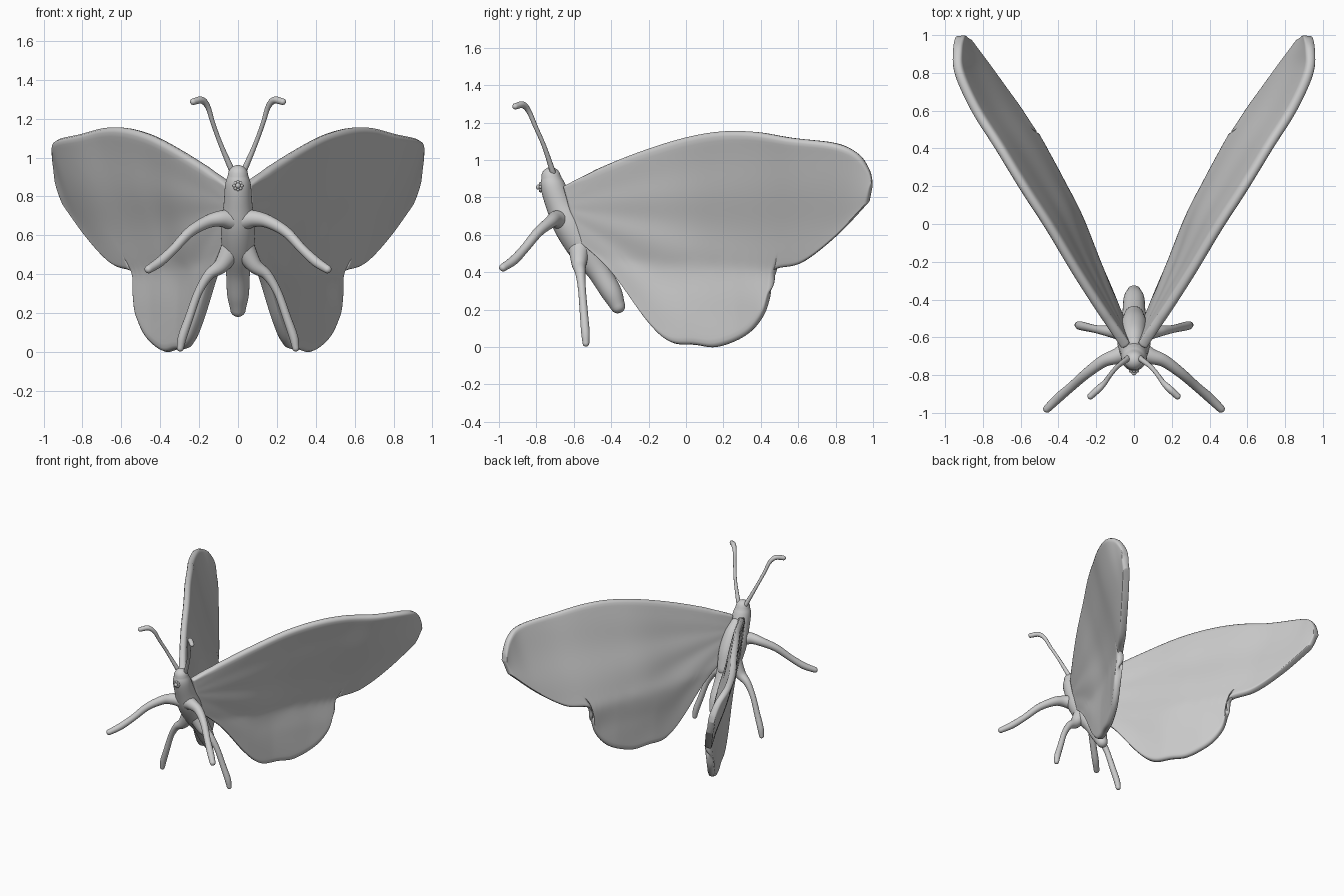
import bpy, bmesh, math
from mathutils import Vector

if "Cube" in bpy.data.objects:
    bpy.data.objects.remove(bpy.data.objects["Cube"])


def spline(points, steps):
    """Smooth Catmull-Rom samples through points of any dimension."""
    p = [Vector(q) for q in points]
    p = [2 * p[0] - p[1]] + p + [2 * p[-1] - p[-2]]
    out = []
    for i in range(1, len(p) - 2):
        a, b, c, d = p[i - 1:i + 3]
        for s in range(steps):
            t = s / steps
            out.append(0.5 * (2 * b + (c - a) * t + (2 * a - 5 * b + 4 * c - d) * t * t
                              + (3 * b - a - 3 * c + d) * t ** 3))
    return out + [p[-2]]


def finish(name, bm, mirror=False):
    bmesh.ops.recalc_face_normals(bm, faces=bm.faces)
    mesh = bpy.data.meshes.new(name)
    bm.to_mesh(mesh)
    bm.free()
    for f in mesh.polygons:
        f.use_smooth = True
    ob = bpy.data.objects.new(name, mesh)
    bpy.context.collection.objects.link(ob)
    if mirror:
        ob.modifiers.new("mirror", 'MIRROR')
    return ob


def tube(name, points, mirror=False, sides=20, steps=6):
    """Round limb through (x, y, z, radius) points with domed ends."""
    samples = spline(points, steps)
    path = [(Vector(s[:3]), s[3]) for s in samples]
    tan0 = (path[1][0] - path[0][0]).normalized()
    tan1 = (path[-1][0] - path[-2][0]).normalized()
    angles = [math.radians(a) for a in (20, 40, 60, 80)]
    c0, r0 = path[0]
    c1, r1 = path[-1]
    start = [(c0 - tan0 * r0 * math.sin(a), r0 * math.cos(a)) for a in reversed(angles)]
    end = [(c1 + tan1 * r1 * math.sin(a), r1 * math.cos(a)) for a in angles]
    path = start + path + end
    bm = bmesh.new()
    rings = []
    side = tan0.orthogonal().normalized()
    for i, (c, r) in enumerate(path):
        t = (path[min(i + 1, len(path) - 1)][0] - path[max(i - 1, 0)][0]).normalized()
        side = (side - t * side.dot(t)).normalized()
        up = t.cross(side)
        rings.append([bm.verts.new(c + r * (side * math.cos(k * math.tau / sides)
                                            + up * math.sin(k * math.tau / sides)))
                      for k in range(sides)])
    for a, b in zip(rings, rings[1:]):
        for k in range(sides):
            bm.faces.new((a[k], a[(k + 1) % sides], b[(k + 1) % sides], b[k]))
    bm.faces.new(rings[0])
    bm.faces.new(rings[-1])
    return finish(name, bm, mirror)


def at(samples, y):
    """Value at y on samples (y, a, b...) sorted by y."""
    if y <= samples[0][0]:
        return samples[0]
    for a, b in zip(samples, samples[1:]):
        if y <= b[0]:
            return a.lerp(b, (y - a[0]) / max(b[0] - a[0], 1e-6))
    return samples[-1]


# Wing outline in side view (y, z)
leading = [(-.65, .86), (-.58, .90), (-.52, .93), (-.45, .965), (-.25, 1.045), (-.02, 1.118),
           (.18, 1.154), (.37, 1.152), (.56, 1.12), (.80, 1.09), (.92, 1.035), (.98, .95),
           (.997, .88)]
trailing = [(-.58, .58), (-.38, .385), (-.20, .135), (-.08, .025), (.05, .01), (.17, -.001),
            (.32, .06), (.41, .165), (.445, .28), (.468, .408), (.62, .45), (.80, .59), (.98, .78)]
# Wing depth: high leading edge, inner fold and lower lobe, as (y, x, z)
outer = spline([(-.65, .04, .86), (-.45, .18, .965), (-.25, .31, 1.045), (-.02, .45, 1.118),
                (.18, .58, 1.15), (.40, .715, 1.15), (.60, .84, 1.11), (.80, .932, 1.09),
                (.92, .938, 1.03), (1, .93, .95)], 5)
inner = spline([(-.62, .03, .60), (-.42, .11, .48), (-.18, .215, .45), (.05, .30, .44),
                (.21, .38, .43), (.35, .455, .42), (.47, .525, .415), (.64, .64, .46),
                (.80, .758, .59), (1, .905, .79)], 5)
lobe = [Vector(p) for p in [(-.4, .115), (-.2, .205), (0, .29), (.13, .355), (.28, .43),
                            (.40, .50), (.46, .53)]]


def wing_x(y, z):
    _, xo, zo = at(outer, y)
    _, xi, zi = at(inner, y)
    if z < zi and y < .47:
        t = min(1, (zi - z) / .2)
        return xi + (at(lobe, y)[1] - xi) * t * t * (3 - 2 * t)
    return xi + (xo - xi) * max(-.1, min(1, (z - zi) / (zo - zi)))


# Wings: thin curved sheets with soft ribs
rows = 24
bm = bmesh.new()
columns = []
for i, (top, bottom) in enumerate(zip(spline(leading, 6), spline(trailing, 6))):
    column = []
    for j in range(rows + 1):
        v = j / rows
        y, z = top.lerp(bottom, v)
        fan = math.atan2(z - .75, y + .7)
        rib = .005 * math.sin(math.pi * v) * math.sin(fan * 14) * min(1, i / 20)
        column.append(bm.verts.new((wing_x(y, z) + rib, y, z)))
    columns.append(column)
for a, b in zip(columns, columns[1:]):
    for j in range(rows):
        bm.faces.new((a[j], b[j], b[j + 1], a[j + 1]))
wings = finish("wings", bm, True)
solid = wings.modifiers.new("thickness", 'SOLIDIFY')
solid.thickness = .052
solid.offset = 0
rounding = wings.modifiers.new("rounding", 'SUBSURF')
rounding.levels = rounding.render_levels = 1

# Head, thorax and abdomen in one tapering body
tube("body", [(0, -.722, .91, .052), (0, -.712, .86, .066), (0, -.675, .76, .074),
              (0, -.625, .66, .088), (0, -.55, .53, .082), (0, -.47, .41, .062),
              (0, -.40, .295, .056), (0, -.365, .22, .04)], sides=32)

# Upper back that fills the saddle between the wing roots
tube("upper_back", [(0, -.635, .80, .045), (0, -.585, .73, .06), (0, -.535, .62, .068),
                    (0, -.49, .5, .055)], sides=32)

# Legs
tube("front_legs", [(.03, -.67, .68, .055), (.09, -.70, .685, .042), (.16, -.725, .668, .033),
                    (.25, -.79, .615, .027), (.33, -.86, .53, .024), (.40, -.92, .465, .025),
                    (.46, -.978, .425, .021)], True)
tube("hind_legs", [(.03, -.57, .53, .06), (.085, -.572, .445, .04), (.15, -.565, .395, .027),
                   (.205, -.556, .305, .021), (.25, -.546, .18, .022), (.285, -.538, .08, .023),
                   (.297, -.535, .02, .018)], True)

# Antennae with bent clubbed tips
tube("antennae", [(.03, -.71, .93, .016), (.09, -.757, 1.07, .012), (.13, -.805, 1.18, .012),
                  (.155, -.84, 1.26, .014), (.187, -.872, 1.295, .018), (.23, -.912, 1.287, .017)],
     True, sides=12)

# Mouth: small nub with a ring of beads
bm = bmesh.new()
beads = [(0, -.788, 0, .014)] + [(.019 * math.cos(k * math.tau / 8), -.778,
                                  .019 * math.sin(k * math.tau / 8), .009) for k in range(8)]
for x, y, z, r in beads:
    made = bmesh.ops.create_uvsphere(bm, u_segments=10, v_segments=8, radius=r)
    bmesh.ops.translate(bm, verts=made["verts"], vec=(x, y, z + .855))
finish("mouth", bm)
